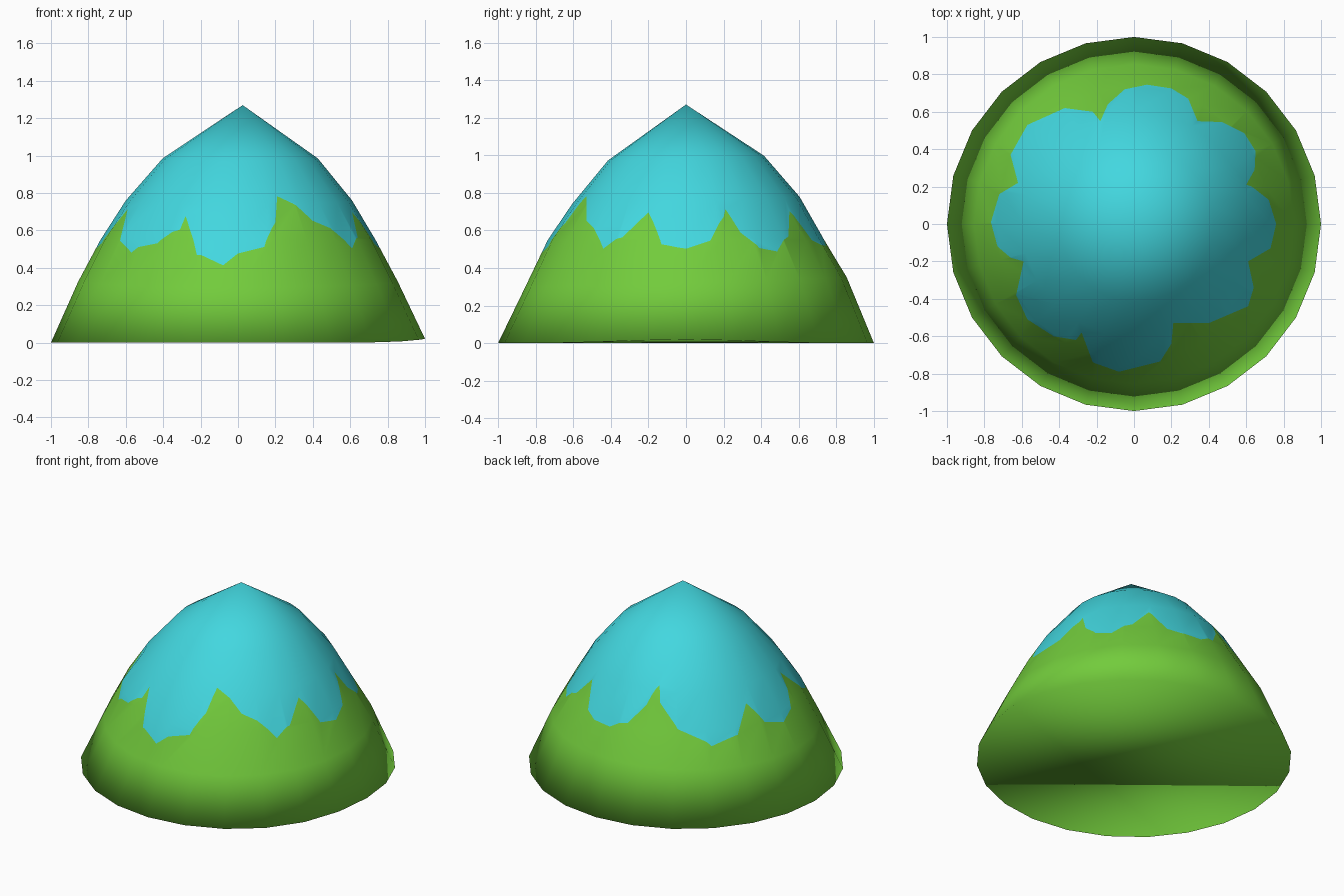
import bpy, bmesh, math
from mathutils import Vector
from mathutils.bvhtree import BVHTree
from mathutils.geometry import delaunay_2d_cdt

if "Cube" in bpy.data.objects:
    bpy.data.objects.remove(bpy.data.objects["Cube"])

SEG = 24
# Dome rings: radius, height, x shift, tilt along y
RINGS = [(1.0, 0.0, 0.0, 0.0), (0.855, 0.325, 0.0, 0.03), (0.735, 0.55, 0.0, 0.0),
         (0.605, 0.76, 0.005, 0.03), (0.415, 0.985, 0.012, 0.03)]
APEX = Vector((0.025, 0.0, 1.27))

# Scalloped lower edge of the cap, seen from above
CAP_EDGE = [(-.18, .55), (-.14, .64), (-.05, .72), (.07, .745), (.2, .725), (.29, .67),
            (.34, .55), (.47, .545), (.59, .485), (.65, .39), (.645, .29), (.6, .21),
            (.63, .2), (.72, .13), (.76, 0), (.73, -.13), (.61, -.2),
            (.64, -.34), (.61, -.44), (.4, -.53), (.21, -.53),
            (.2, -.64), (.14, -.735), (-.08, -.79), (-.22, -.74), (-.28, -.58),
            (-.31, -.62), (-.43, -.6), (-.57, -.51), (-.63, -.38), (-.59, -.2),
            (-.66, -.18), (-.73, -.12), (-.765, .01), (-.72, .16), (-.62, .22),
            (-.66, .37), (-.57, .53), (-.37, .62), (-.22, .6)]


def material(name, rgb):
    m = bpy.data.materials.new(name)
    m.diffuse_color = (*rgb, 1)
    m.use_nodes = True
    m.node_tree.nodes["Principled BSDF"].inputs["Base Color"].default_value = m.diffuse_color
    return m


# Coarse dome: stacked rings closed by a fan at the peak
verts, faces = [], []
for k, (r, z, cx, tilt) in enumerate(RINGS):
    for i in range(SEG):
        a = 2 * math.pi * i / SEG
        lift = 0.02 * max(0, math.cos(a)) ** 8 if k == 0 else 0
        verts.append(Vector((cx + r * math.cos(a), r * math.sin(a),
                             z + tilt * r * math.sin(a) + lift)))
verts.append(APEX)
top = len(verts) - 1
for k in range(len(RINGS)):
    for i in range(SEG):
        a, b = k * SEG + i, k * SEG + (i + 1) % SEG
        if k == len(RINGS) - 1:
            faces.append((a, b, top))
        else:
            faces += [(a, b, b + SEG), (a, b + SEG, a + SEG)]
surface = BVHTree.FromPolygons(verts, faces)

# Cut the cap outline into the dome in plan, then lift it back on the surface
flat = [v.xy for v in verts]
start = len(flat)
flat += [Vector(p) for p in CAP_EDGE]
cap = list(range(start, len(flat)))[::-1]
edges = list({tuple(sorted((f[j], f[j - 1]))) for f in faces for j in range(3)})
# faces carries only the cap outline, so its origin ids mark cap triangles
pts, _, tris, _, _, origin = delaunay_2d_cdt(flat, edges, [cap], 0, 1e-4, True)


def height(p):
    q = p * 0.9999
    hit = surface.ray_cast(Vector((q.x, q.y, 3)), Vector((0, 0, -1)))[0]
    if hit is None:
        hit = surface.find_nearest(Vector((q.x, q.y, 0)))[0]
    return hit.z


bm = bmesh.new()
bv = [bm.verts.new((p.x, p.y, height(p))) for p in pts]
for t, src in zip(tris, origin):
    f = bm.faces.new([bv[i] for i in t])
    f.material_index = 1 if src else 0

# Underside
rim = [e for e in bm.edges if e.is_boundary]
for f in bmesh.ops.holes_fill(bm, edges=rim, sides=0)["faces"]:
    f.material_index = 0
bmesh.ops.recalc_face_normals(bm, faces=bm.faces[:])
for f in bm.faces:
    f.smooth = True

mesh = bpy.data.meshes.new("capped_hill")
bm.to_mesh(mesh)
bm.free()
mesh.materials.append(material("grass green", (0.17, 0.60, 0.045)))
mesh.materials.append(material("cap turquoise", (0.055, 0.68, 0.74)))
obj = bpy.data.objects.new("capped_hill", mesh)
bpy.context.collection.objects.link(obj)
